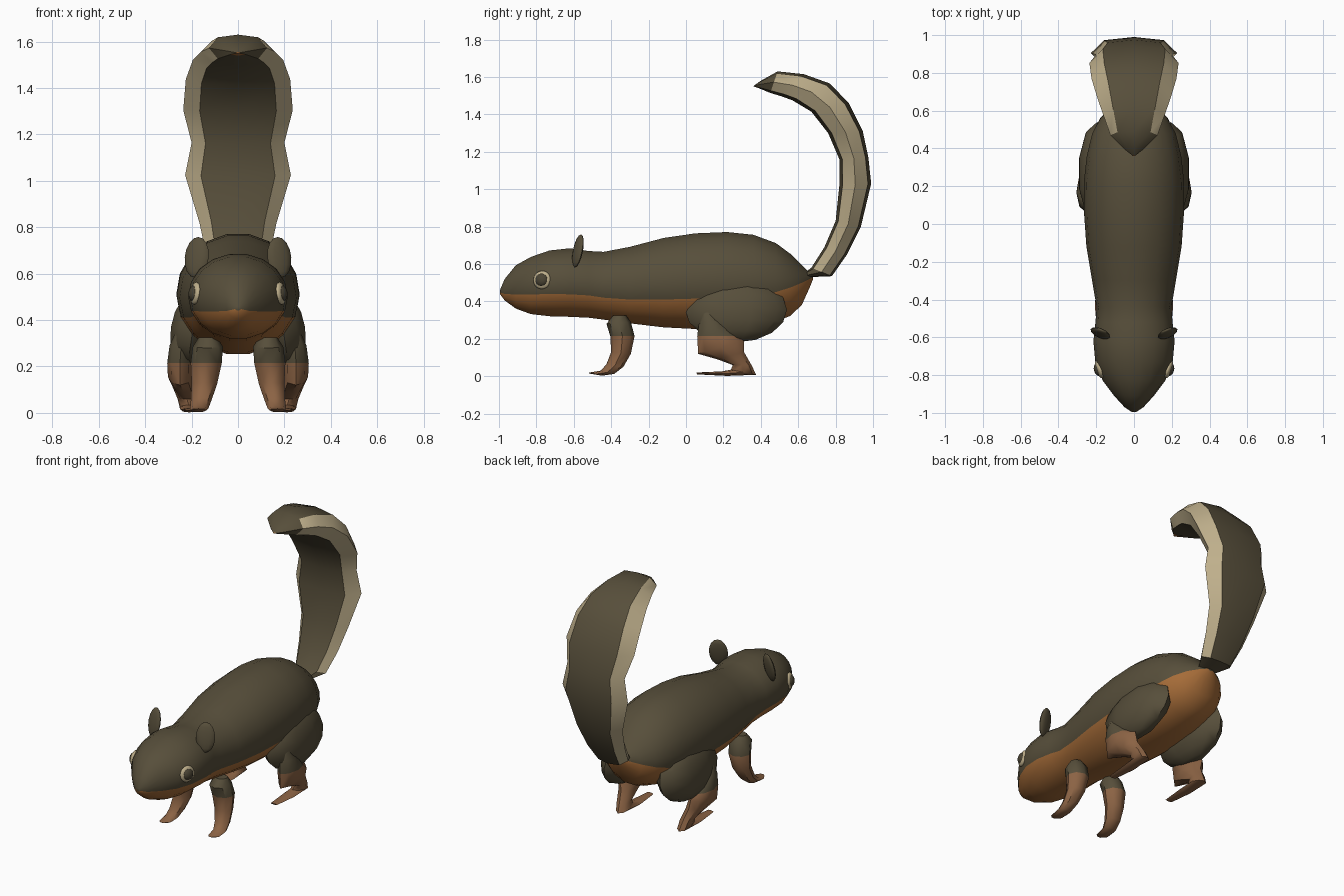
import bpy, bmesh, math
from mathutils import Vector, Matrix

if "Cube" in bpy.data.objects:
    bpy.data.objects.remove(bpy.data.objects["Cube"])


def material(name, rgb):
    m = bpy.data.materials.new(name)
    m.diffuse_color = (*rgb, 1)
    m.use_nodes = True
    m.node_tree.nodes["Principled BSDF"].inputs["Base Color"].default_value = m.diffuse_color
    return m


FUR = material("dark brown fur", (0.095, 0.077, 0.043))
BELLY = material("orange belly", (0.38, 0.15, 0.04))
LEG = material("tan leg", (0.26, 0.125, 0.058))
CREAM = material("cream", (0.52, 0.43, 0.26))
EYE = material("dark eye", (0.07, 0.058, 0.035))


def finish(name, bm, mats, angle=40):
    bmesh.ops.recalc_face_normals(bm, faces=bm.faces)
    me = bpy.data.meshes.new(name)
    bm.to_mesh(me)
    bm.free()
    for m in mats:
        me.materials.append(m)
    ob = bpy.data.objects.new(name, me)
    bpy.context.collection.objects.link(ob)
    bpy.ops.object.select_all(action='DESELECT')
    ob.select_set(True)
    bpy.context.view_layer.objects.active = ob
    bpy.ops.object.shade_smooth_by_angle(angle=math.radians(angle))
    return ob


def loft(name, rings, mats, rule, angle=40):
    """Skin a list of rings; rule(ring, side) picks the material index."""
    bm = bmesh.new()
    vs = [[bm.verts.new(p) for p in r] for r in rings]
    n = len(rings[0])
    for i in range(len(vs) - 1):
        for j in range(n):
            k = (j + 1) % n
            f = bm.faces.new((vs[i][j], vs[i][k], vs[i + 1][k], vs[i + 1][j]))
            f.material_index = rule(i, j)
    for i, ring in ((0, vs[0]), (len(vs) - 2, vs[-1])):
        bm.faces.new(ring).material_index = rule(i, 0)
    return finish(name, bm, mats, angle)


def both_sides(x, name):
    return ("right_" if x > 0 else "left_") + name


# Body and head: y, top, bottom, half width, colour line height
BODY = [(-.995, .46, .44, .012, .448), (-.97, .52, .405, .05, .44), (-.91, .595, .36, .105, .437),
        (-.83, .64, .33, .165, .437), (-.73, .675, .318, .205, .44), (-.62, .687, .315, .215, .438),
        (-.52, .672, .31, .204, .432), (-.44, .668, .30, .198, .42), (-.3, .695, .28, .222, .41),
        (-.12, .743, .258, .252, .41), (.05, .768, .249, .264, .415), (.22, .775, .249, .266, .42),
        (.36, .76, .26, .25, .43), (.48, .715, .287, .222, .45), (.56, .655, .32, .18, .475),
        (.62, .595, .38, .125, .50), (.66, .555, .47, .06, .52), (.68, .54, .52, .015, .53)]
UP, LOW = 11, 7
rings = []
for y, top, bot, w, line in BODY:
    c, h = (top + bot) / 2, (top - bot) / 2
    a = math.asin(max(-.95, min(.95, (line - c) / h)))
    angs = [a + (math.pi - 2 * a) * i / UP for i in range(UP)]
    angs += [math.pi - a + (math.pi + 2 * a) * i / LOW for i in range(LOW)]
    rings.append([(w * math.cos(t), y, c + h * math.sin(t)) for t in angs])
loft("body", rings, [FUR, BELLY], lambda i, j: 0 if j < UP else 1, 60)

# Tail: outer (y, z), inner (y, z), half width
TAIL = [((.66, .53), (.63, .55), .06), ((.78, .535), (.67, .58), .105), ((.86, .65), (.74, .69), .135),
        ((.935, .80), (.80, .83), .165), ((.99, 1.03), (.82, 1.02), .228), ((.975, 1.17), (.82, 1.16), .20),
        ((.945, 1.31), (.76, 1.30), .236), ((.87, 1.46), (.67, 1.415), .225), ((.77, 1.565), (.57, 1.475), .195),
        ((.63, 1.615), (.51, 1.497), .16), ((.49, 1.63), (.45, 1.515), .125), ((.40, 1.58), (.39, 1.54), .05),
        ((.365, 1.555), (.36, 1.55), .008)]
# Section: across fraction, fraction from inner to outer edge
SECTION = [(0, 0), (.7, .1), (1, .5), (.7, .9), (0, 1), (-.7, .9), (-1, .5), (-.7, .1)]
rings = [[(w * s, i[0] + (o[0] - i[0]) * t, i[1] + (o[1] - i[1]) * t) for s, t in SECTION]
         for o, i, w in TAIL]


def tail_colour(i, j):
    if i == 11 and j in (0, 7):
        return 2
    return 1 if j in (1, 2, 5, 6) and 0 < i < 10 else 0


loft("tail", rings, [FUR, CREAM, BELLY], tail_colour, 35)


def limb(name, side, path, colour_from, sides=8):
    """Limb from rings: centre x, front (y, z), back (y, z), half width."""
    rings = []
    for x, f, b, w in path:
        f, b = Vector((0, *f)), Vector((0, *b))
        mid, half = (f + b) / 2, (b - f) / 2
        ring = []
        for k in range(sides):
            t = 2 * math.pi * k / sides
            ring.append(mid + half * math.cos(t) + Vector((side * (x + w * math.sin(t)), 0, 0)))
        rings.append(ring)
    loft(both_sides(side, name), rings, [FUR, LEG],
         lambda i, j: 1 if i >= colour_from else 0, 45)


FRONT_LEG = [(.13, (-.39, .325), (-.32, .325), .04), (.13, (-.425, .28), (-.295, .29), .065),
             (.137, (-.405, .215), (-.275, .215), .067), (.145, (-.40, .13), (-.295, .12), .055),
             (.158, (-.425, .065), (-.335, .05), .045), (.167, (-.455, .03), (-.385, .012), .04),
             (.17, (-.515, .02), (-.45, .003), .034), (.17, (-.52, .018), (-.515, .014), .012)]
HIND_LEG = [(.235, (.09, .37), (.13, .37), .025), (.245, (.07, .29), (.2, .29), .05),
            (.25, (.06, .215), (.27, .215), .055), (.25, (.065, .12), (.31, .19), .052),
            (.235, (.17, .09), (.31, .13), .046), (.22, (.25, .06), (.35, .06), .04),
            (.213, (.24, .035), (.375, .008), .038), (.21, (.19, .026), (.22, .002), .038),
            (.21, (.055, .02), (.06, .01), .022)]


def ellipsoid(name, mat, centre, radii, rot, segs, rows, angle):
    bm = bmesh.new()
    bmesh.ops.create_uvsphere(bm, u_segments=segs, v_segments=rows, radius=1)
    bmesh.ops.transform(bm, verts=bm.verts, matrix=Matrix.Translation(centre) @ rot
                        @ Matrix.Diagonal((*radii, 1)))
    return finish(name, bm, [mat], angle)


for s in (-1, 1):
    limb("front_leg", s, FRONT_LEG, 2)
    limb("hind_leg", s, HIND_LEG, 2)
    # Thigh leaning outward at the bottom
    ellipsoid(both_sides(s, "thigh"), FUR, (s * .195, .268, .355), (.1, .272, .175),
              Matrix.Rotation(-s * .15, 4, 'Y'), 10, 8, 40)
    # Ear: thin disc, outer edge swept back
    ellipsoid(both_sides(s, "ear"), FUR, (s * .178, -.578, .67), (.056, .018, .09),
              Matrix.Rotation(s * .4, 4, 'Z') @ Matrix.Rotation(-.2, 4, 'X'), 12, 8, 50)
    # Eye: cream rim with a dark dome
    aim = Vector((s, -.33, .12)).to_track_quat('Z', 'Y').to_matrix().to_4x4()
    ellipsoid(both_sides(s, "eye_rim"), CREAM, (s * .184, -.77, .515), (.049, .049, .018), aim, 20, 8, 60)
    ellipsoid(both_sides(s, "eye"), EYE, (s * .188, -.771, .515), (.036, .036, .024), aim, 16, 8, 60)
